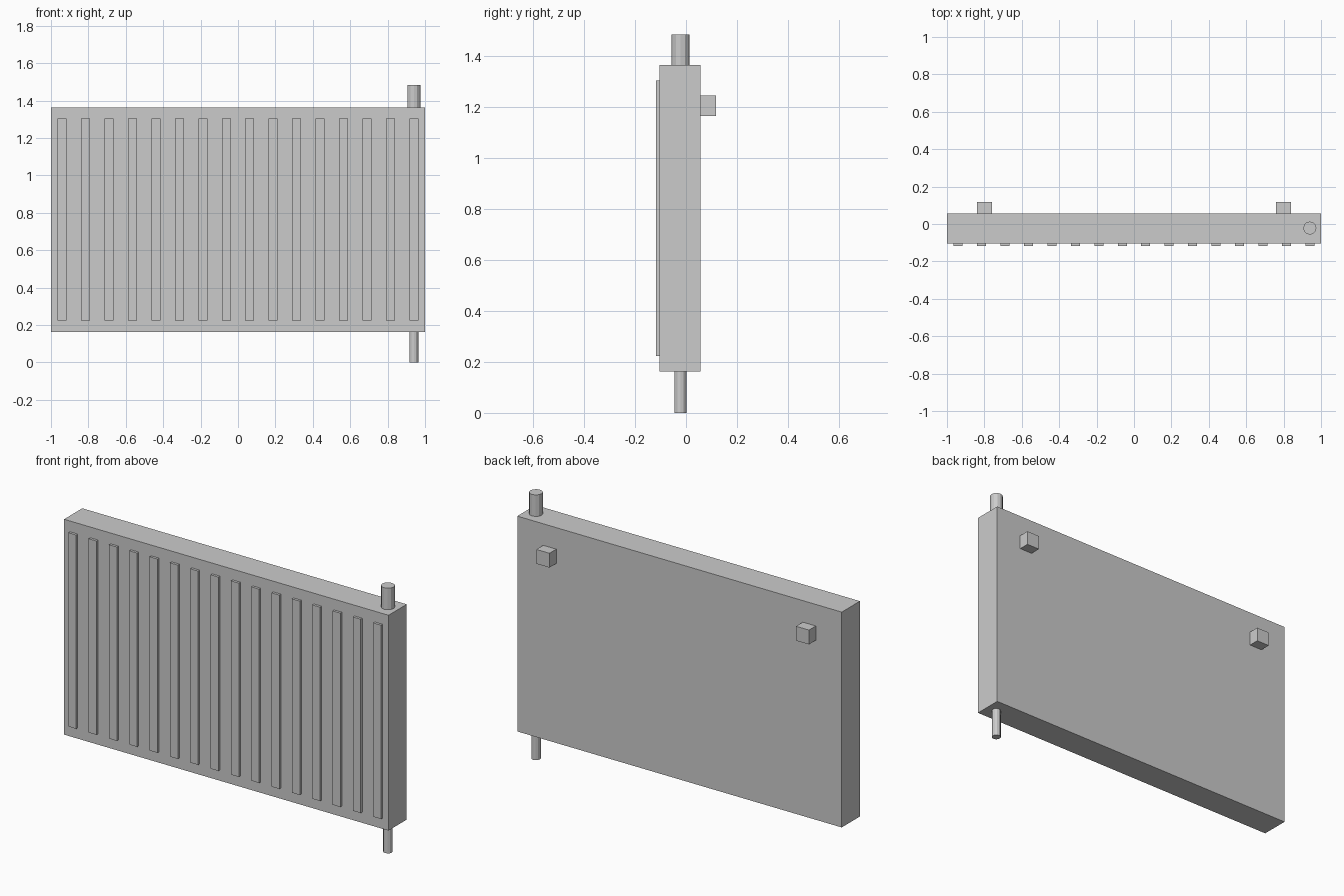
import bpy

if "Cube" in bpy.data.objects:
    bpy.data.objects.remove(bpy.data.objects["Cube"])

def box(name, x, y, z):
    """Box from (min, max) ranges on each axis."""
    bpy.ops.mesh.primitive_cube_add(size=1, location=[sum(r) / 2 for r in (x, y, z)])
    o = bpy.context.object
    o.name = name
    o.scale = [r[1] - r[0] for r in (x, y, z)]
    bpy.ops.object.transform_apply(location=False, rotation=False, scale=True)
    return o

def pipe(name, radius, z0, z1):
    bpy.ops.mesh.primitive_cylinder_add(vertices=12, radius=radius, depth=z1 - z0,
                                        location=(0.94, -0.022, (z0 + z1) / 2))
    bpy.context.object.name = name

FRONT, BACK = -0.103, 0.057
BOTTOM, TOP = 0.163, 1.363

# Main panel
box("radiator_panel", (-1, 1), (FRONT, BACK), (BOTTOM, TOP))

# Raised vertical ribs on the front
RIBS = 16
for i in range(RIBS):
    x = -0.94 + 1.88 * i / (RIBS - 1)
    box(f"front_rib_{i + 1}", (x - 0.024, x + 0.024), (-0.117, FRONT), (0.223, 1.303))

# Wall brackets on the back
for side, x in (("left", -0.8), ("right", 0.8)):
    box(f"wall_bracket_{side}", (x - 0.04, x + 0.04), (BACK, 0.117), (1.163, 1.243))

# Supply pipe below and valve above
pipe("supply_pipe", 0.024, 0, BOTTOM)
pipe("top_valve", 0.035, TOP, 1.483)
